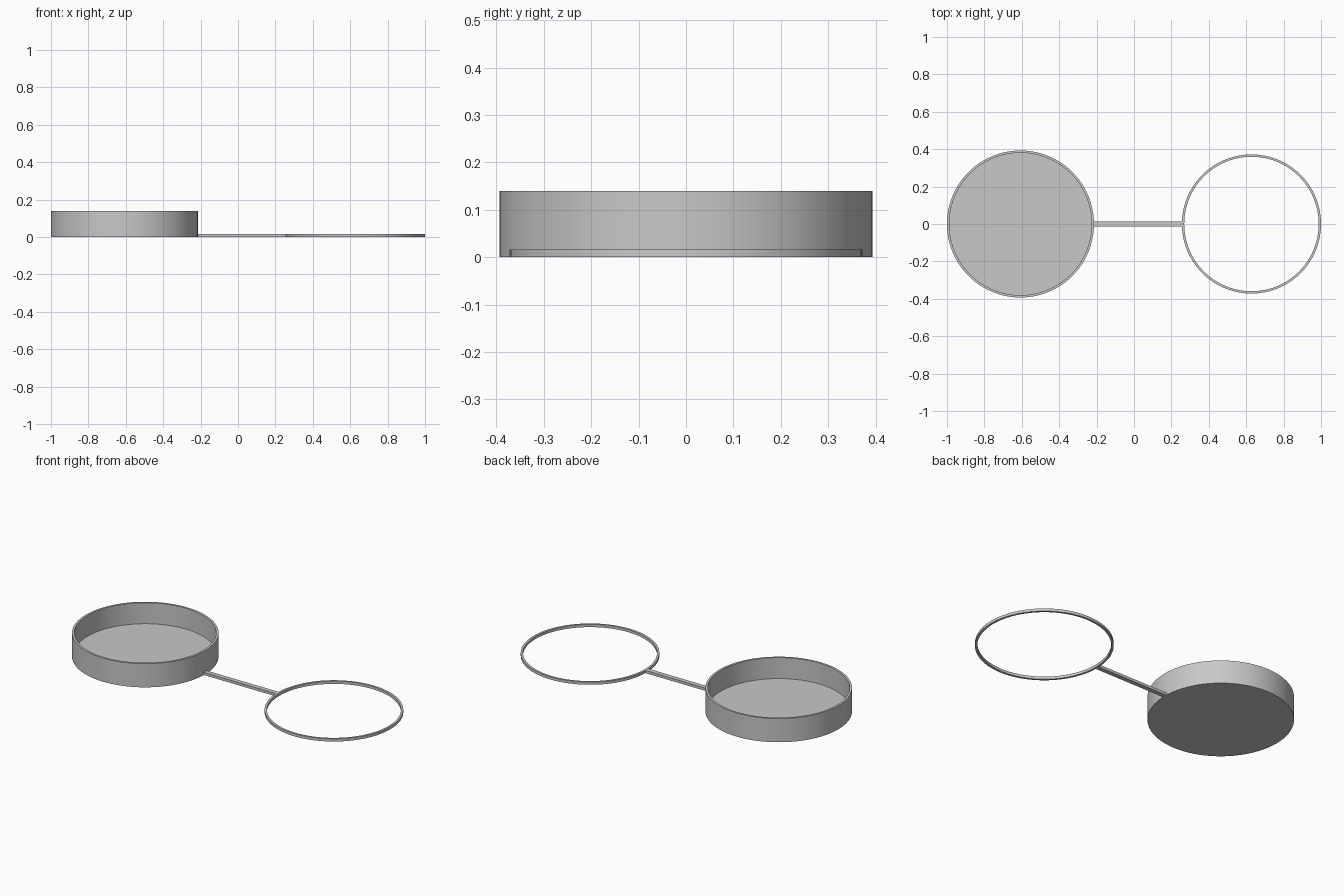
import bpy
import math

old = bpy.data.objects.get("Cube")
if old:
    bpy.data.objects.remove(old, do_unlink=True)

SEGMENTS = 96
BASE = 0.016    # shared thickness of floor, bar and ring
WALL = 0.0125

grey = bpy.data.materials.new("plain_grey")
grey.use_nodes = True
colour = (0.58, 0.58, 0.58, 1)
grey.diffuse_color = colour
grey.node_tree.nodes["Principled BSDF"].inputs["Base Color"].default_value = colour


def lathe(name, profile, x, closed):
    """Spin an (r, z) profile about a vertical axis at x; r = 0 becomes a pole."""
    verts, rows, faces = [], [], []
    for r, z in profile:
        count = SEGMENTS if r > 0 else 1
        start = len(verts)
        for i in range(count):
            a = math.tau * i / SEGMENTS
            verts.append((r * math.cos(a), r * math.sin(a), z))
        rows.append([start + i % count for i in range(SEGMENTS)])
    pairs = list(zip(rows, rows[1:]))
    if closed:
        pairs.append((rows[-1], rows[0]))
    for low, high in pairs:
        for i in range(SEGMENTS):
            j = (i + 1) % SEGMENTS
            loop = [low[i], low[j], high[j], high[i]]
            faces.append(list(dict.fromkeys(loop)))
    mesh = bpy.data.meshes.new(name)
    mesh.from_pydata(verts, [], faces)
    mesh.materials.append(grey)
    obj = bpy.data.objects.new(name, mesh)
    obj.location.x = x
    bpy.context.collection.objects.link(obj)
    bpy.ops.object.select_all(action='DESELECT')
    obj.select_set(True)
    bpy.context.view_layer.objects.active = obj
    bpy.ops.object.shade_smooth_by_angle(angle=math.radians(30))
    return obj


# Open round dish with a flat floor
dish_r, dish_h = 0.393, 0.14
dish_x = -1 + dish_r
inner = dish_r - WALL
lathe("dish", [(0, 0), (dish_r, 0), (dish_r, dish_h), (inner, dish_h),
               (inner, BASE), (0, BASE)], dish_x, False)

# Thin flat ring
ring_r = 0.372
ring_x = 1 - ring_r
hole = ring_r - WALL
lathe("ring", [(hole, 0), (ring_r, 0), (ring_r, BASE), (hole, BASE)], ring_x, True)

# Straight bar joining dish and ring, slightly sunk into both walls
x0 = dish_x + dish_r - WALL / 2
x1 = ring_x - ring_r + WALL / 2
bpy.ops.mesh.primitive_cube_add(size=1, location=((x0 + x1) / 2, 0, BASE / 2))
bar = bpy.context.object
bar.name = "connecting_bar"
bar.scale = (x1 - x0, 0.027, BASE)
bpy.ops.object.transform_apply(location=False, rotation=False, scale=True)
bar.data.materials.append(grey)
